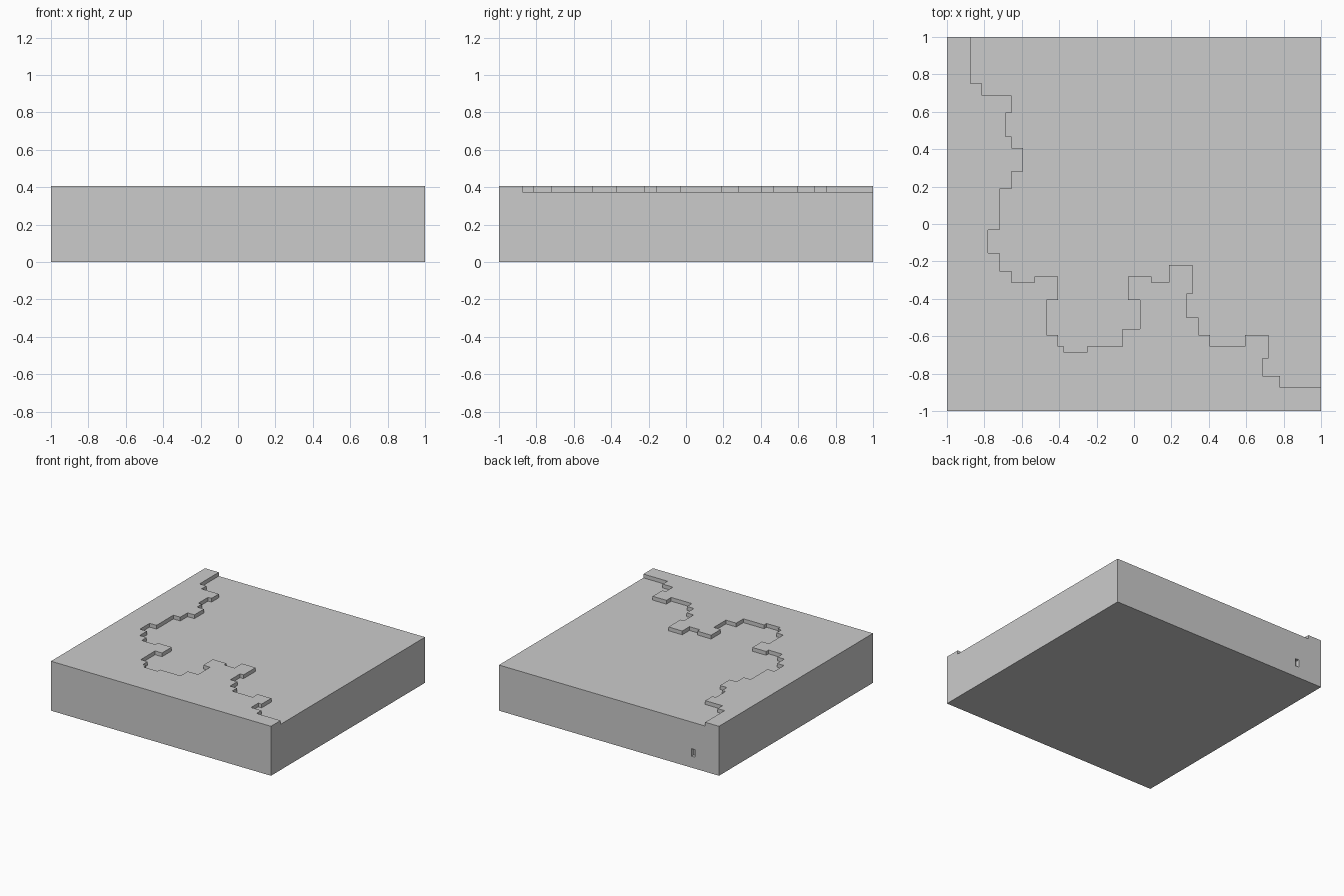
import bpy, bmesh

if "Cube" in bpy.data.objects:
    bpy.data.objects.remove(bpy.data.objects["Cube"])

U = 1 / 32  # block size of the stepped outline


def prism(name, pts, z0, z1):
    """Extrude a flat outline (in block units) from z0 to z1."""
    bm = bmesh.new()
    face = bm.faces.new([bm.verts.new((x * U, y * U, z0 * U)) for x, y in pts])
    top = bmesh.ops.extrude_face_region(bm, geom=[face])["geom"]
    bmesh.ops.translate(bm, vec=(0, 0, (z1 - z0) * U),
                        verts=[v for v in top if isinstance(v, bmesh.types.BMVert)])
    bmesh.ops.recalc_face_normals(bm, faces=bm.faces)
    mesh = bpy.data.meshes.new(name)
    bm.to_mesh(mesh)
    bm.free()
    obj = bpy.data.objects.new(name, mesh)
    bpy.context.collection.objects.link(obj)
    return obj


def rect(x0, x1, y0, y1):
    return [(x0, y0), (x1, y0), (x1, y1), (x0, y1)]


def cut(target, cutter):
    cutter.hide_render = True
    mod = target.modifiers.new(cutter.name, 'BOOLEAN')
    mod.operation = 'DIFFERENCE'
    mod.solver = 'EXACT'
    mod.object = cutter
    bpy.context.view_layer.objects.active = target
    bpy.ops.object.modifier_apply(modifier=mod.name)
    bpy.data.objects.remove(cutter)


# Full-height ground block
ground = prism("ground_block", rect(-32, 32, -32, 32), 0, 13)

# Stepped bank line: alternating y and x moves from the back edge to the right edge
steps = [24, -26, 22, -21, 19, -22, 15, -21, 13, -19, 9, -21, 6, -23, -1, -25,
         -5, -23, -8, -21, -10, -17, -9, -13, -13, -15, -19, -13, -21, -12,
         -22, -8, -21, -2, -18, 1, -13, -1, -9, 3, -10, 6, -7, 10, -12, 9,
         -16, 11, -19, 13, -21, 19, -19, 23, -23, 22, -26, 25, -28, 34]
x, y = -28, 34
bank = [(x, y)]
for i, s in enumerate(steps):
    x, y = (s, y) if i % 2 else (x, s)
    bank.append((x, y))

# Lowered area behind the bank line
cut(ground, prism("lowered_area", bank + [(34, 34)], 12, 15))

# Small slot in the back wall
cut(ground, prism("back_slot", rect(-25, -24, 31, 34), 3, 5))
